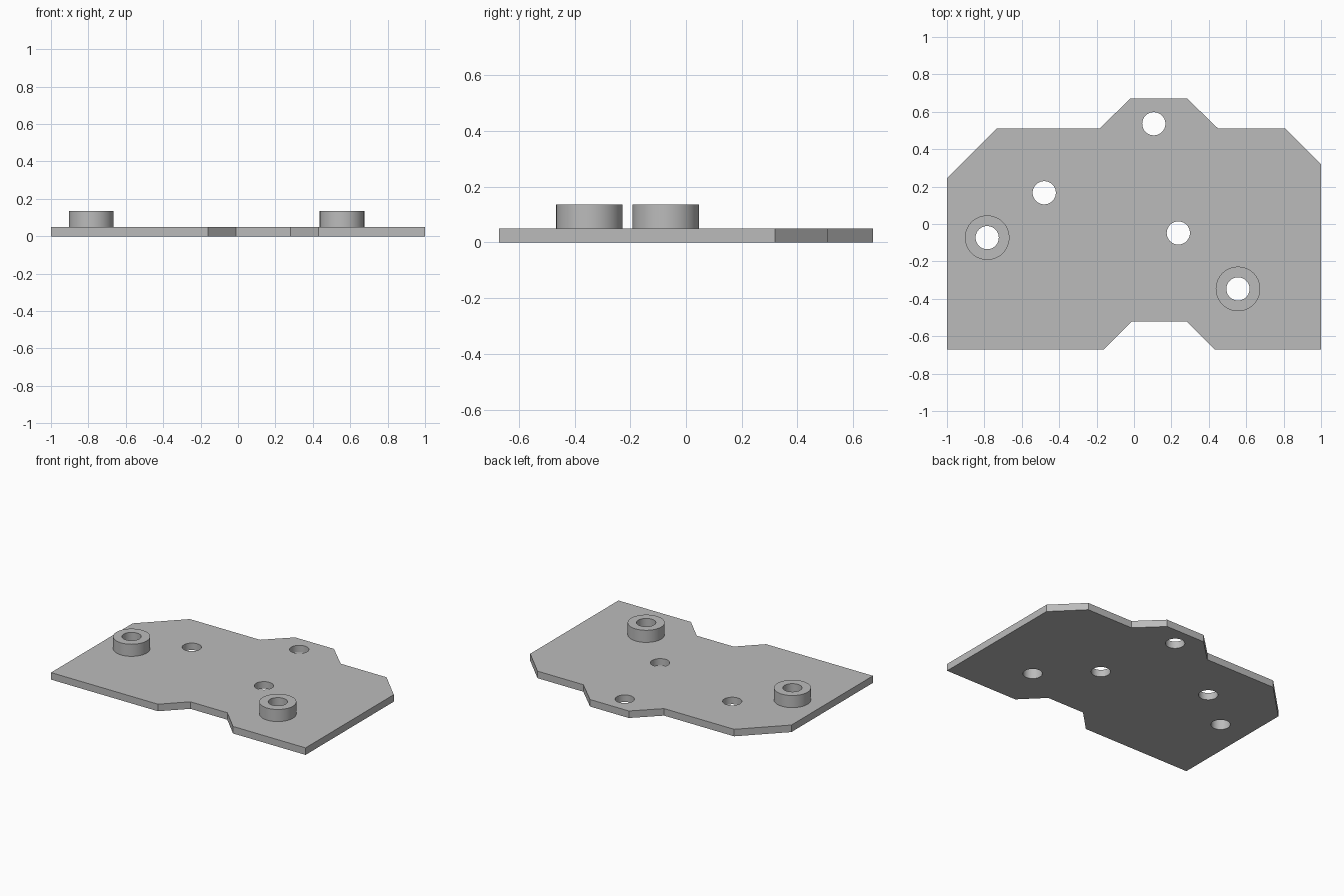
import bpy, bmesh
from math import cos, sin, pi, radians

cube = bpy.data.objects.get("Cube")
if cube:
    bpy.data.objects.remove(cube, do_unlink=True)

# Material
grey = bpy.data.materials.new("plain grey")
grey.use_nodes = True
colour = (0.5, 0.5, 0.5, 1)
grey.diffuse_color = colour
grey.node_tree.nodes["Principled BSDF"].inputs["Base Color"].default_value = colour


def circle(centre, radius, sides=64):
    return [(centre[0] + radius * cos(2 * pi * i / sides),
             centre[1] + radius * sin(2 * pi * i / sides)) for i in range(sides)]


def extruded_part(name, loops, bottom, top):
    """Fill an outline with holes, then extrude it from bottom to top."""
    bm = bmesh.new()
    edges = []
    for loop in loops:
        verts = [bm.verts.new((x, y, bottom)) for x, y in loop]
        edges += [bm.edges.new((v, verts[i - 1])) for i, v in enumerate(verts)]
    bmesh.ops.triangle_fill(bm, edges=edges, use_beauty=True, normal=(0, 0, 1))
    result = bmesh.ops.extrude_face_region(bm, geom=bm.faces[:], use_keep_orig=True)
    raised = [g for g in result["geom"] if isinstance(g, bmesh.types.BMVert)]
    bmesh.ops.translate(bm, verts=raised, vec=(0, 0, top - bottom))
    bmesh.ops.recalc_face_normals(bm, faces=bm.faces[:])
    mesh = bpy.data.meshes.new(name)
    bm.to_mesh(mesh)
    bm.free()
    mesh.materials.append(grey)
    obj = bpy.data.objects.new(name, mesh)
    bpy.context.collection.objects.link(obj)
    bpy.ops.object.select_all(action="DESELECT")
    obj.select_set(True)
    bpy.context.view_layer.objects.active = obj
    bpy.ops.object.shade_smooth_by_angle(angle=radians(30))
    return obj


PLATE_TOP, BOSS_TOP = 0.05, 0.136
HOLE_RADIUS, BOSS_RADIUS = 0.062, 0.119

# Plate outline with front notch, rear tab and clipped rear corners
outline = [(-1, -0.67), (-0.16, -0.67), (-0.01, -0.52), (0.28, -0.52),
           (0.43, -0.67), (1, -0.67), (1, 0.32), (0.81, 0.51), (0.45, 0.51),
           (0.285, 0.67), (-0.02, 0.67), (-0.185, 0.51), (-0.735, 0.51), (-1, 0.245)]
boss_centres = {"right_boss": (-0.785, -0.073), "left_boss": (0.556, -0.347)}
plain_holes = [(0.106, 0.536), (-0.48, 0.167), (0.237, -0.048)]

# Base plate with all five through holes
holes = [circle(c, HOLE_RADIUS) for c in plain_holes + list(boss_centres.values())]
extruded_part("base_plate", [outline] + holes, 0, PLATE_TOP)

# Raised ring bosses
for name, centre in boss_centres.items():
    extruded_part(name, [circle(centre, BOSS_RADIUS), circle(centre, HOLE_RADIUS)],
                  PLATE_TOP, BOSS_TOP)
